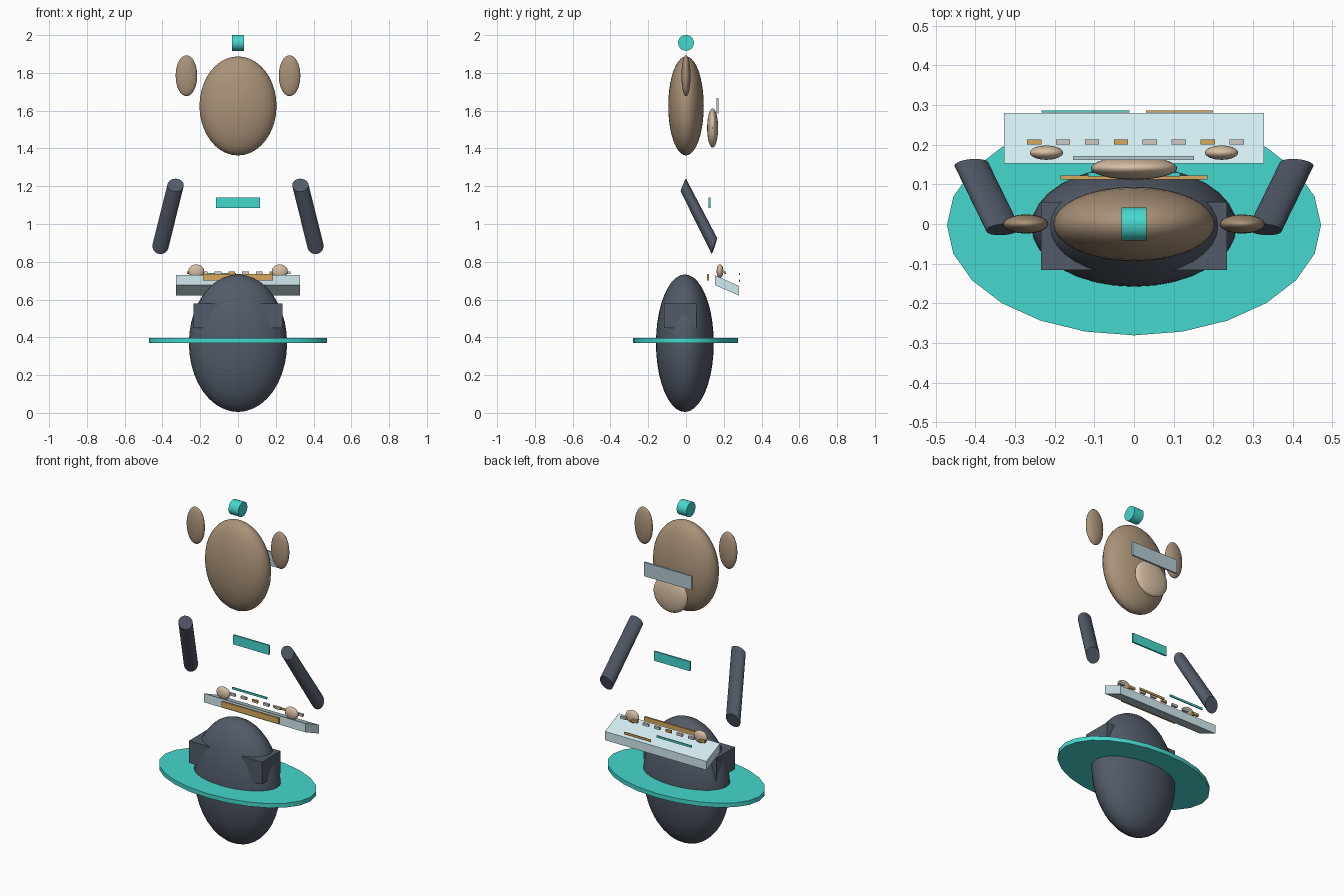
import bpy, bmesh, math
from mathutils import Vector

if "Cube" in bpy.data.objects:
    bpy.data.objects.remove(bpy.data.objects["Cube"])


def mat(name, r, g, b):
    m = bpy.data.materials.new(name)
    m.diffuse_color = (r, g, b, 1)
    m.use_nodes = True
    m.node_tree.nodes["Principled BSDF"].inputs["Base Color"].default_value = m.diffuse_color
    return m


SLATE = mat("slate", .085, .105, .14)
TEAL = mat("teal", .06, .68, .61)
FUR = mat("fur", .40, .29, .19)
CREAM = mat("cream", .68, .52, .37)
PALE = mat("pale_blue", .64, .83, .87)
GLASS = mat("visor_glass", .45, .60, .65)
AMBER = mat("amber", .68, .40, .11)
KEY = mat("key_grey", .62, .60, .55)


def finish(name, bm, material, smooth=None):
    bmesh.ops.recalc_face_normals(bm, faces=bm.faces)
    me = bpy.data.meshes.new(name)
    bm.to_mesh(me)
    bm.free()
    me.materials.append(material)
    ob = bpy.data.objects.new(name, me)
    bpy.context.collection.objects.link(ob)
    if smooth:
        bpy.ops.object.select_all(action='DESELECT')
        ob.select_set(True)
        bpy.context.view_layer.objects.active = ob
        bpy.ops.object.shade_smooth_by_angle(angle=math.radians(smooth))
    return ob


def ellipsoid(name, c, r, material):
    bm = bmesh.new()
    bmesh.ops.create_uvsphere(bm, u_segments=32, v_segments=20, radius=1)
    bmesh.ops.scale(bm, vec=r, verts=bm.verts)
    bmesh.ops.translate(bm, vec=c, verts=bm.verts)
    return finish(name, bm, material, 40)


def box(name, lo, hi, material):
    lo, hi = Vector(lo), Vector(hi)
    bm = bmesh.new()
    bmesh.ops.create_cube(bm, size=1)
    bmesh.ops.scale(bm, vec=hi - lo, verts=bm.verts)
    bmesh.ops.translate(bm, vec=(lo + hi) / 2, verts=bm.verts)
    return finish(name, bm, material)


def tube(name, c0, c1, axes0, axes1, material, n=24):
    """Solid between two elliptical rings, each given by centre and two half axes."""
    bm = bmesh.new()
    rings = []
    for c, (u, v) in ((c0, axes0), (c1, axes1)):
        ring = []
        for i in range(n):
            a = 2 * math.pi * i / n
            ring.append(bm.verts.new(Vector(c) + Vector(u) * math.cos(a) + Vector(v) * math.sin(a)))
        rings.append(ring)
        bm.faces.new(ring)
    for i in range(n):
        j = (i + 1) % n
        bm.faces.new((rings[0][i], rings[0][j], rings[1][j], rings[1][i]))
    return finish(name, bm, material, 40)


# Body, lap block and flat ring
ellipsoid("body", (0, -.006, .369), (.26, .153, .364), SLATE)
box("hip_block", (-.235, -.116, .45), (.235, .056, .58), SLATE)
ring_axes = ((.472, 0, 0), (0, .278, 0))
tube("ring", (0, -.003, .371), (0, -.003, .396), ring_axes, ring_axes, TEAL)

# Head, muzzle, visor and top stud
ellipsoid("head", (0, 0, 1.625), (.204, .094, .262), FUR)
ellipsoid("muzzle", (0, .141, 1.508), (.109, .029, .104), CREAM)
box("visor", (-.154, .162, 1.585), (.152, .171, 1.667), GLASS)
stud_axes = ((0, .042, 0), (0, 0, .042))
tube("top_stud", (-.032, 0, 1.959), (.031, 0, 1.959), stud_axes, stud_axes, TEAL)

# Ears, arms and hands on both sides
for side, s in (("left", -1), ("right", 1)):
    ellipsoid(side + "_ear", (s * .273, 0, 1.785), (.057, .024, .108), FUR)
    u = (.043, -s * .003, 0)
    tube(side + "_arm", (s * .33, -.014, 1.206), (s * .41, .15, .884),
         (u, (0, .014, .034)), (u, (0, .014, .043)), SLATE)
    ellipsoid(side + "_hand", (s * .221, .18, .75), (.042, .018, .036), CREAM)

# Chest plate
box("chest_plate", (-.116, .120, 1.085), (.116, .130, 1.14), TEAL)

# Slanted console with vertical ends
bm = bmesh.new()
profile = ((.153, .729), (.153, .677), (.28, .621), (.28, .672))
left = [bm.verts.new((-.328, y, z)) for y, z in profile]
bm.faces.new(left)
ext = bmesh.ops.extrude_face_region(bm, geom=bm.faces[:])
bmesh.ops.translate(bm, vec=(.656, 0, 0),
                    verts=[v for v in ext["geom"] if isinstance(v, bmesh.types.BMVert)])
finish("console", bm, PALE)

# Console trim, keys and indicator bars
box("console_trim", (-.185, .112, .702), (.185, .122, .736), AMBER)
for i in range(8):
    x = -.252 + .073 * i
    box(f"key_{i + 1}", (x - .018, .2, .735), (x + .018, .213, .749), KEY if i % 3 else AMBER)
box("teal_bar", (-.234, .281, .729), (-.011, .287, .741), TEAL)
box("amber_bar", (.03, .281, .693), (.199, .287, .705), AMBER)
